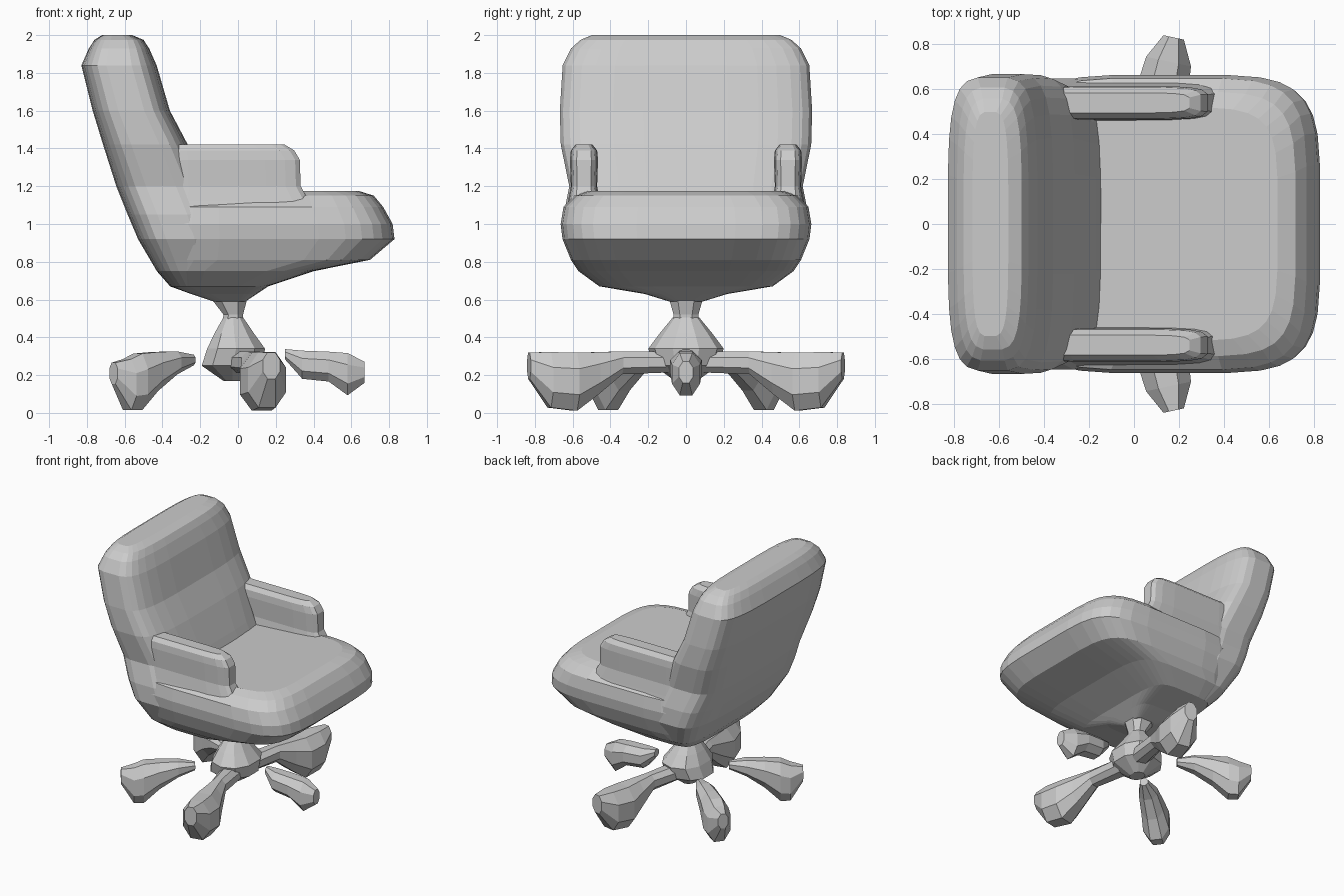
import bpy, bmesh
from math import sin, cos, pi, radians, copysign
from mathutils import Vector

if "Cube" in bpy.data.objects:
    bpy.data.objects.remove(bpy.data.objects["Cube"])


def oval(n, power):
    """Unit superellipse: power 2 is round, higher is boxier."""
    def f(v):
        return copysign(abs(v) ** (2 / power), v)
    return [(f(cos(2 * pi * (i + .5) / n)), f(sin(2 * pi * (i + .5) / n))) for i in range(n)]


def loft(name, rings):
    """Skin a list of equal point rings and cap both ends."""
    bm = bmesh.new()
    loops = [[bm.verts.new(p) for p in ring] for ring in rings]
    n = len(loops[0])
    for a, b in zip(loops, loops[1:]):
        for i in range(n):
            j = (i + 1) % n
            bm.faces.new((a[i], a[j], b[j], b[i]))
    bm.faces.new(loops[0])
    bm.faces.new(loops[-1])
    bmesh.ops.recalc_face_normals(bm, faces=bm.faces)
    mesh = bpy.data.meshes.new(name)
    bm.to_mesh(mesh)
    bm.free()
    obj = bpy.data.objects.new(name, mesh)
    bpy.context.collection.objects.link(obj)
    return obj


def stack(name, levels, n=24, power=4, y=0, tilt=0):
    """Horizontal sections: (z, x min, x max, y half width). Tilt slopes the top ring."""
    rings = []
    for k, (z, x0, x1, hy) in enumerate(levels):
        cx, hx = (x0 + x1) / 2, (x1 - x0) / 2
        t = tilt if k >= len(levels) - 2 else 0
        rings.append([Vector((cx + hx * u, y + hy * v, z + t * min(0, u - .4)))
                      for u, v in oval(n, power)])
    return loft(name, rings)


def leg(name, angle, stations):
    """Leg with its caster: (radius, z centre, half width, half height)."""
    a = radians(angle)
    out, side = Vector((cos(a), sin(a), 0)), Vector((-sin(a), cos(a), 0))
    return loft(name, [[out * r + side * (w * u) + Vector((0, 0, z + h * v))
                        for u, v in oval(8, 2.2)] for r, z, w, h in stations])


# Seat cushion with its rounded underside
stack("seat", [
    (.59, -.13, .04, .09), (.63, -.25, .10, .22), (.67, -.36, .16, .46),
    (.75, -.43, .40, .57), (.81, -.46, .70, .61), (.92, -.50, .83, .655),
    (1.0, -.50, .82, .665), (1.09, -.48, .77, .65), (1.15, -.42, .72, .59),
    (1.175, -.38, .64, .52)], n=32, power=5, tilt=.03)

# Reclined backrest
stack("backrest", [
    (.67, -.36, -.10, .45), (.75, -.43, -.08, .56), (.92, -.53, -.08, .65),
    (1.05, -.585, -.11, .65), (1.2, -.645, -.17, .62), (1.42, -.715, -.265, .665),
    (1.6, -.77, -.36, .67), (1.84, -.83, -.43, .655), (1.93, -.79, -.47, .61),
    (1.975, -.76, -.50, .56), (2.0, -.72, -.56, .50)], n=28, power=4)

# Armrests
for side, s in (("left", 1), ("right", -1)):
    stack(side + "_armrest", [
        (1.0, -.50, .48, .11), (1.12, -.47, .38, .085), (1.2, -.45, .335, .07),
        (1.34, -.45, .33, .075), (1.39, -.45, .30, .07), (1.42, -.45, .25, .045)],
        n=16, power=5, y=.54 * s)

# Swivel neck and hub
stack("neck", [(.46, -.09, .03, .07), (.52, -.08, .03, .07), (.62, -.16, .06, .10)],
      n=8, power=2.5)
stack("hub", [
    (.17, -.08, .02, .06), (.25, -.20, .14, .17), (.34, -.17, .15, .20),
    (.42, -.13, .09, .14), (.505, -.08, .03, .07)], n=10, power=2.2)

# Five legs with casters
leg("front_leg", 0, [
    (.25, .31, .03, .03), (.34, .255, .08, .08), (.48, .245, .09, .085),
    (.58, .205, .08, .12), (.67, .215, .04, .06)])
for side, s in (("left", 1), ("right", -1)):
    leg(side + "_side_leg", 78 * s, [
        (.10, .27, .08, .06), (.35, .265, .06, .065), (.48, .21, .09, .12),
        (.60, .165, .125, .165), (.74, .175, .11, .158), (.85, .25, .05, .075)])
    leg(side + "_rear_leg", 143.5 * s, [
        (.30, .28, .03, .03), (.42, .265, .07, .065), (.55, .22, .085, .11),
        (.66, .165, .10, .16), (.73, .15, .09, .145), (.82, .21, .04, .06)])
